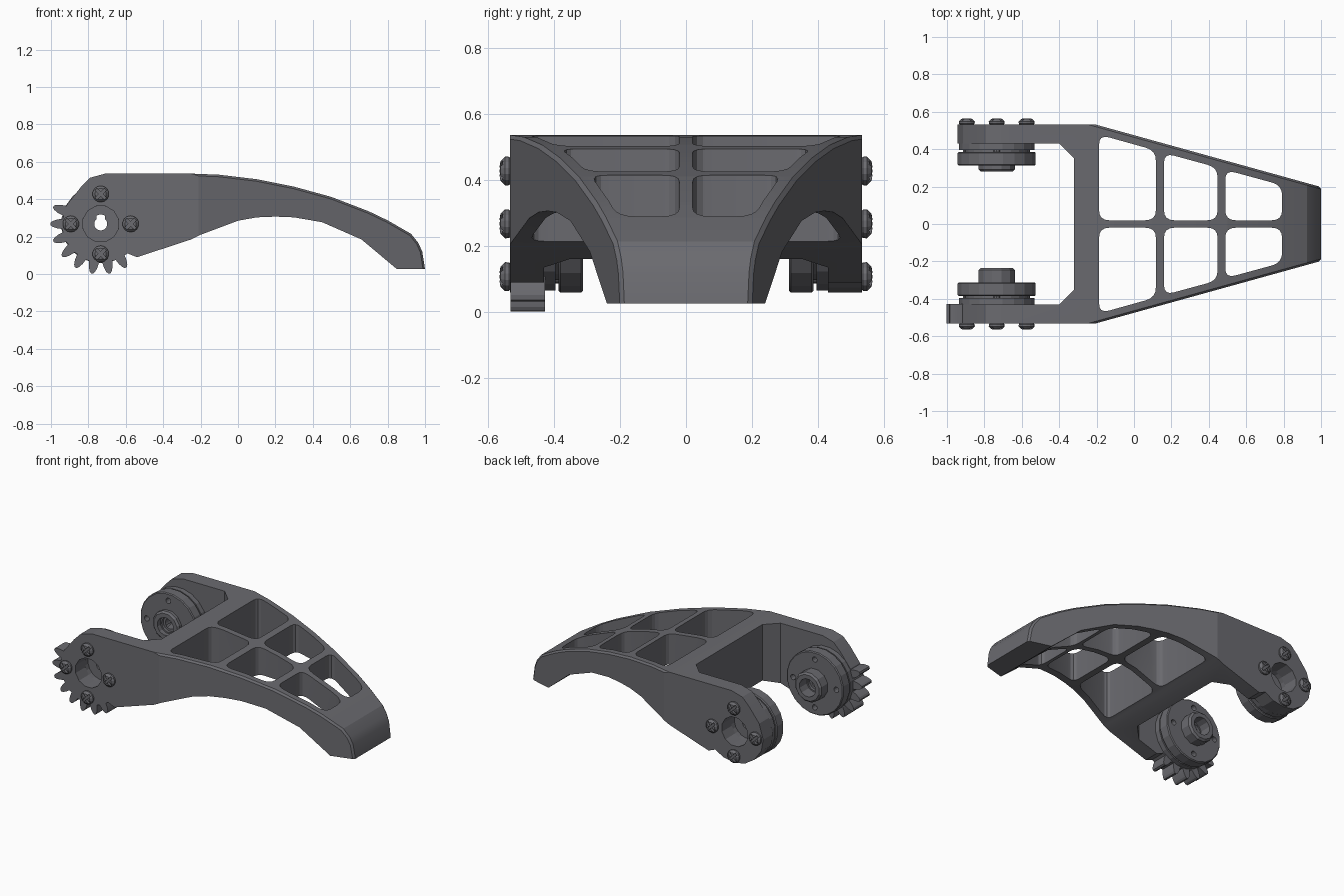
import bpy, bmesh
from math import sin, cos, pi, radians
from mathutils import Vector

if "Cube" in bpy.data.objects:
    bpy.data.objects.remove(bpy.data.objects["Cube"])

CX, CZ = -0.734, 0.268          # hub axis (runs along y)


def finish(bm, name):
    bmesh.ops.recalc_face_normals(bm, faces=bm.faces[:])
    me = bpy.data.meshes.new(name)
    bm.to_mesh(me)
    bm.free()
    ob = bpy.data.objects.new(name, me)
    bpy.context.collection.objects.link(ob)
    return ob


def prism(name, pts, axis, a, b):
    """Extrude a 2D outline: axis 'y' takes (x, z), axis 'z' takes (x, y)."""
    bm = bmesh.new()
    put = (lambda p, t: (p[0], t, p[1])) if axis == 'y' else (lambda p, t: (p[0], p[1], t))
    lo = [bm.verts.new(put(p, a)) for p in pts]
    hi = [bm.verts.new(put(p, b)) for p in pts]
    bm.faces.new(lo)
    bm.faces.new(hi[::-1])
    for i in range(len(pts)):
        j = (i + 1) % len(pts)
        bm.faces.new((lo[i], lo[j], hi[j], hi[i]))
    return finish(bm, name)


def lathe(name, prof, side, segs=24, cx=CX, cz=CZ):
    """Turn (radius, distance from centre plane) points about a y axis."""
    bm = bmesh.new()
    rings = []
    for k in range(segs):
        t = 2 * pi * (k + 0.5) / segs
        rings.append([bm.verts.new((cx + r * cos(t), side * y, cz + r * sin(t))) for r, y in prof])
    n = len(prof)
    steps = n if prof[0][0] > 0 else n - 1      # ring profiles close on themselves
    for k in range(segs):
        p, q = rings[k], rings[(k + 1) % segs]
        for i in range(steps):
            j = (i + 1) % n
            bm.faces.new((p[i], p[j], q[j], q[i]))
    bmesh.ops.remove_doubles(bm, verts=bm.verts[:], dist=1e-5)
    return finish(bm, name)


def rod(name, r, a, b, side, segs=16, cx=CX, cz=CZ):
    return lathe(name, [(0, a), (r, a), (r, b), (0, b)], side, segs, cx, cz)


def boolean(ob, cutters, op='DIFFERENCE'):
    for c in cutters:
        m = ob.modifiers.new('cut', 'BOOLEAN')
        m.operation, m.object, m.solver = op, c, 'EXACT'
        bpy.context.view_layer.objects.active = ob
        bpy.ops.object.modifier_apply(modifier=m.name)
        bpy.data.objects.remove(c, do_unlink=True)


def rounded(pts, r, n=4):
    out = []
    for i, p in enumerate(pts):
        p = Vector(p)
        a = p + (Vector(pts[i - 1]) - p).normalized() * r
        b = p + (Vector(pts[(i + 1) % len(pts)]) - p).normalized() * r
        for k in range(n + 1):
            t = k / n
            out.append(a * (1 - t) ** 2 + p * 2 * t * (1 - t) + b * t * t)
    return out


# Main frame: side profile intersected with the plan outline
side_profile = [
    (-.71, .537), (-.79, .515), (-.84, .465), (-.915, .37), (-.945, .27), (-.93, .19), (-.88, .12),
    (-.81, .075), (-.735, .06), (-.65, .075), (-.59, .11), (-.54, .09), (-.25, .185), (-.2, .21),
    (0, .285), (.1, .303), (.2, .307), (.3, .303), (.45, .277), (.66, .185), (.85, .026), (1, .026),
    (.985, .12), (.965, .165), (.925, .215), (.8, .287), (.7, .335), (.5, .412), (.3, .467),
    (.1, .507), (-.1, .531), (-.25, .537)]
half = [(1.1, .17), (-.21, .533), (-1.1, .533), (-1.1, .43), (-.40, .43), (-.32, .35)]
plan = half + [(x, -y) for x, y in half[::-1]]
frame = prism('frame', side_profile, 'y', -.7, .7)
boolean(frame, [prism('plan_cutter', plan, 'z', -.2, .8)], 'INTERSECT')

# Narrow bevel along the tapered upper edges
bm = bmesh.new()
bm.from_mesh(frame.data)
edges = []
for e in bm.edges:
    if len(e.link_faces) == 2 and min(v.co.x for v in e.verts) > -.23:
        f = sorted(e.link_faces, key=lambda q: abs(q.normal.y))
        up = f[0].normal
        if abs(f[1].normal.y) > .8 and abs(up.y) < .1 and (up.z > .3 or (up.x > .8 and up.z > 0)):
            edges.append(e)
bmesh.ops.bevel(bm, geom=edges, offset=.011, segments=1, affect='EDGES')
bm.to_mesh(frame.data)
bm.free()

# Six rounded windows and the bores through the arms
cutters = []
for x0, x1, y0, y1 in ((-.187, .117, .478, .393), (.16, .447, .38, .302), (.488, .792, .29, .207)):
    for s in (1, -1):
        quad = [(x0, s * .02), (x1, s * .02), (x1, s * y1), (x0, s * y0)]
        cutters.append(prism('window_cutter', rounded(quad, .055), 'z', -.2, .8))
for s in (1, -1):
    cutters.append(rod('bore_cutter', .098, .35, .6, s, 12))
boolean(frame, cutters)

# Gear teeth around the front arm end
for i in range(8):
    t = radians(160 + 20 * i)
    u, w = (cos(t), sin(t)), (-sin(t), cos(t))
    shape = [(.185, -.03), (.207, -.027), (.235, -.023), (.258, -.015), (.269, -.006)]
    shape += [(r, -d) for r, d in shape[::-1]]
    pts = [(CX + r * u[0] + d * w[0], CZ + r * u[1] + d * w[1]) for r, d in shape]
    prism('gear_tooth', pts, 'y', -.531, -.427)

# Hubs and screws on both arms
spots = [(CX + .16 * cos(a), CZ + .16 * sin(a)) for a in (0, pi / 2, pi, 3 * pi / 2)]
for s in (1, -1):
    lathe('arm_pad', [(.098, .395), (.205, .395), (.205, .432), (.098, .432)], s, 20)
    disc = lathe('hub_disc', [(.05, .312), (.205, .312), (.211, .318), (.211, .38), (.205, .386),
                              (.17, .386), (.17, .397), (.05, .397)], s, 20)
    boolean(disc, [rod('hole_cutter', .018, .3, .36, s, 12, x, z) for x, z in spots])
    top = .28 if s > 0 else .235
    lathe('hub_boss', [(.06, .315), (.1, .315), (.1, top + .012), (.088, top), (.06, top)], s, 12)

    # Keyed bore insert
    insert = rod('keyed_insert', .062, .33, .40, s, 16)
    boolean(insert, [rod('key_bore_cutter', .035, .2, .5, s, 16),
                     prism('key_slot_cutter', [(CX - .022, CZ), (CX + .022, CZ), (CX + .022, CZ + .055),
                                               (CX - .022, CZ + .055)], 'y', s * .2, s * .5)])

    for x, z in spots:
        rod('screw_shaft', .02, .35, .54, s, 10, x, z)
        head = lathe('screw_head', [(0, .528), (.036, .528), (.043, .536), (.044, .548), (.03, .562), (0, .567)],
                     s, 14, x, z)
        a, b = .036, .008
        cross = [(a, -b), (a, b), (b, b), (b, a), (-b, a), (-b, b), (-a, b), (-a, -b),
                 (-b, -b), (-b, -a), (b, -a), (b, -b)]
        k = cos(pi / 4)
        turned = [(x + k * (p - q), z + k * (p + q)) for p, q in cross]
        boolean(head, [prism('cross_cutter', turned, 'y', s * .545, s * .6)])

# Dark grey finish; smooth only across gentle angles
grey = bpy.data.materials.new('dark_grey')
grey.diffuse_color = (.145, .145, .16, 1)
grey.use_nodes = True
grey.node_tree.nodes["Principled BSDF"].inputs["Base Color"].default_value = grey.diffuse_color
for ob in bpy.context.collection.objects:
    ob.data.materials.clear()
    ob.data.materials.append(grey)
    ob.select_set(True)
bpy.ops.object.shade_smooth_by_angle(angle=radians(15))
